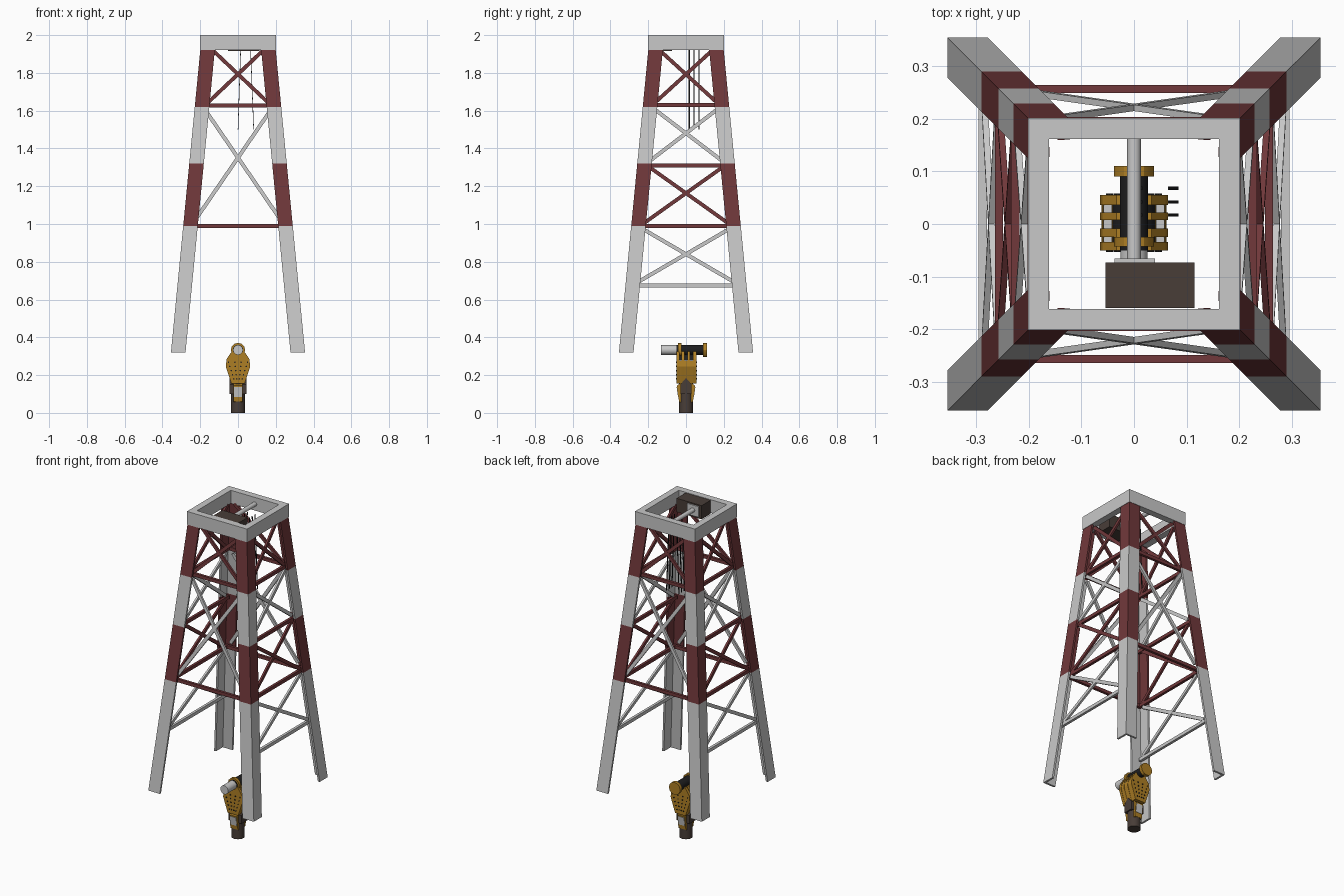
import bpy, bmesh, math
from mathutils import Vector, Matrix

cube = bpy.data.objects.get("Cube")
if cube:
    bpy.data.objects.remove(cube, do_unlink=True)


def material(name, r, g, b):
    m = bpy.data.materials.new(name)
    m.use_nodes = True
    m.diffuse_color = (r, g, b, 1)
    m.node_tree.nodes["Principled BSDF"].inputs["Base Color"].default_value = (r, g, b, 1)
    return m


GREY = material("light grey paint", 0.58, 0.58, 0.58)
RED = material("dark red paint", 0.165, 0.04, 0.043)
YELLOW = material("machine yellow", 0.42, 0.21, 0.018)
BROWN = material("dark brown steel", 0.065, 0.047, 0.039)
BLACK = material("black rubber", 0.013, 0.013, 0.014)


def finish(name, bm, *mats, smooth=False):
    bmesh.ops.recalc_face_normals(bm, faces=bm.faces)
    mesh = bpy.data.meshes.new(name)
    bm.to_mesh(mesh)
    bm.free()
    for m in mats:
        mesh.materials.append(m)
    ob = bpy.data.objects.new(name, mesh)
    bpy.context.collection.objects.link(ob)
    if smooth:
        bpy.ops.object.select_all(action="DESELECT")
        ob.select_set(True)
        bpy.context.view_layer.objects.active = ob
        bpy.ops.object.shade_smooth_by_angle()
    return ob


def box(name, lo, hi, mat):
    lo, hi = Vector(lo), Vector(hi)
    bm = bmesh.new()
    bmesh.ops.create_cube(bm, size=1, matrix=Matrix.Translation((lo + hi) / 2)
                          @ Matrix.Diagonal((hi - lo).to_4d()))
    return finish(name, bm, mat)


def bar(name, a, b, mat, width=0.02, depth=0.016, out=(0, 1, 0)):
    # Rectangular bar from a to b, with its depth along the outward direction
    a, b = Vector(a), Vector(b)
    along = (b - a).normalized()
    side = along.cross(Vector(out)).normalized()
    deep = side.cross(along)
    rot = Matrix((along, side, deep)).transposed().to_4x4()
    bm = bmesh.new()
    bmesh.ops.create_cube(bm, size=1, matrix=Matrix.Translation((a + b) / 2) @ rot
                          @ Matrix.Diagonal(((b - a).length, width, depth, 1)))
    return finish(name, bm, mat)


def cylinder(name, a, b, radius, mat, sides=24):
    a, b = Vector(a), Vector(b)
    rot = (b - a).to_track_quat("Z", "Y").to_matrix().to_4x4()
    bm = bmesh.new()
    bmesh.ops.create_cone(bm, cap_ends=True, segments=sides, radius1=radius, radius2=radius,
                          depth=(b - a).length, matrix=Matrix.Translation((a + b) / 2) @ rot)
    return finish(name, bm, mat, smooth=True)


def prism(name, profile, axis, lo, hi, mat):
    # Extrude a (horizontal, z) profile along x or y
    place = (lambda h, z: (lo, h, z)) if axis == "x" else (lambda h, z: (h, lo, z))
    step = (hi - lo, 0, 0) if axis == "x" else (0, hi - lo, 0)
    bm = bmesh.new()
    face = bm.faces.new([bm.verts.new(place(h, z)) for h, z in profile])
    new = bmesh.ops.extrude_face_region(bm, geom=[face])["geom"]
    bmesh.ops.translate(bm, vec=step, verts=[v for v in new if isinstance(v, bmesh.types.BMVert)])
    return finish(name, bm, mat)


def outer(z):
    # Outer half width of the tapering tower
    return 0.355 - 0.097 * (z - 0.32)


# Four angle-section legs with painted bands
LEVELS = [0.32, 0.99, 1.32, 1.62, 1.92]
W, T = 0.077, 0.012
ANGLE = [(0, 0), (W, 0), (W, T), (T, T), (T, W), (0, W)]
for sx, xname in ((1, "left"), (-1, "right")):
    for sy, yname in ((1, "back"), (-1, "front")):
        bm = bmesh.new()
        rings = [[bm.verts.new((sx * (outer(z) - u), sy * (outer(z) - v), z)) for u, v in ANGLE]
                 for z in LEVELS]
        for band, (low, high) in enumerate(zip(rings, rings[1:])):
            for i in range(6):
                j = (i + 1) % 6
                f = bm.faces.new((low[i], low[j], high[j], high[i]))
                f.material_index = band % 2
        bm.faces.new(rings[0])
        bm.faces.new(rings[-1]).material_index = 1
        finish(f"{yname}_{xname}_leg", bm, GREY, RED)

# Square top frame
for s, end in ((1, "back"), (-1, "front")):
    y0, y1 = sorted((s * 0.162, s * 0.202))
    box(f"top_frame_{end}", (-0.202, y0, 1.92), (0.202, y1, 2.0), GREY)
for s, end in ((1, "left"), (-1, "right")):
    x0, x1 = sorted((s * 0.162, s * 0.202))
    box(f"top_frame_{end}", (x0, -0.162, 1.92), (x1, 0.162, 2.0), GREY)


def brace_wall(name, normal, girts, crosses):
    # Horizontal girts and crossed diagonals on one wall of the tower
    n = Vector(normal)
    t = Vector((-n.y, n.x, 0))

    def spot(side, z, inset):
        return n * (outer(z) - 0.033) + t * side * (outer(z) - inset) + Vector((0, 0, z))

    for i, (z, mat) in enumerate(girts):
        bar(f"{name}_girt_{i + 1}", spot(-1, z, 0.03), spot(1, z, 0.03), mat, out=n)
    for i, (z0, z1, mat) in enumerate(crosses):
        for s in (-1, 1):
            bar(f"{name}_diagonal_{i + 1}", spot(-s, z0, 0.06), spot(s, z1, 0.06), mat,
                depth=0.012, out=n)


for s, name in ((-1, "front"), (1, "back")):
    brace_wall(name, (0, s, 0), [(1.627, RED), (0.99, RED)],
               [(1.635, 1.925, RED), (1.02, 1.6, GREY)])
for s, name in ((1, "left"), (-1, "right")):
    brace_wall(name, (s, 0, 0), [(1.63, RED), (1.31, RED), (0.99, RED), (0.675, GREY)],
               [(1.64, 1.92, RED), (1.33, 1.61, GREY), (1.0, 1.305, RED), (0.69, 0.975, GREY)])

# Winch at the top with its shaft and hanging cables
box("winch_housing", (-0.054, -0.16, 1.915), (0.115, -0.073, 1.998), BROWN)
box("winch_flange", (-0.037, -0.073, 1.925), (0.04, -0.066, 1.99), GREY)
cylinder("winch_shaft", (0, -0.07, 1.96), (0, 0.164, 1.96), 0.013, GREY)
for i, y in enumerate((0.017, 0.042, 0.068)):
    for x0, x1, end in ((0.015, 0.0, "right"), (0.066, 0.083, "left")):
        bar(f"cable_{end}_{i + 1}", (x0, y, 1.95), (x1, y, 1.5), BLACK,
            width=0.006, depth=0.003, out=(1, 0, 0))

# Hanging machine: cheek plates around a solid core
CHEEK = [(-0.035, 0.155), (0.035, 0.155), (0.065, 0.245), (0.06, 0.285), (0.033, 0.325),
         (-0.033, 0.325), (-0.06, 0.285), (-0.065, 0.245)]
CORE = [(-0.034, 0.155), (0.034, 0.155), (0.062, 0.245), (0.059, 0.275), (-0.059, 0.275),
        (-0.062, 0.245)]
for i, (y0, y1) in enumerate(((-0.05, -0.034), (-0.025, -0.009), (0.008, 0.022), (0.036, 0.055))):
    prism(f"cheek_plate_{i + 1}", CHEEK, "y", y0, y1, YELLOW)
prism("machine_core", CORE, "y", -0.045, 0.05, YELLOW)
for i, (y0, y1) in enumerate(((-0.034, -0.025), (-0.009, 0.008), (0.022, 0.036))):
    cylinder(f"sheave_{i + 1}", (0, y0, 0.268), (0, y1, 0.268), 0.042, BLACK)
    for s in (-1, 1):
        box(f"gap_plate_{i + 1}", (s * 0.05 - 0.008, y0, 0.273), (s * 0.05 + 0.008, y1, 0.279), GREY)

# Drive axle, flanges and motor
cylinder("drive_axle", (0, -0.05, 0.333), (0, 0.092, 0.333), 0.027, BLACK)
cylinder("motor", (0, -0.132, 0.333), (0, -0.045, 0.333), 0.026, GREY)
for name, y0, y1 in (("front_flange", -0.043, -0.025), ("back_flange", 0.09, 0.11)):
    cylinder(name, (0, y0, 0.333), (0, y1, 0.333), 0.038, YELLOW, sides=12)

# Bolt heads on the outer cheeks
for y, d, name in ((-0.05, -0.003, "front_bolt"), (0.055, 0.003, "back_bolt")):
    for row in range(5):
        half = 0.022 + 0.007 * row
        for k in range(4):
            x = half * (2 * k / 3 - 1)
            z = 0.18 + 0.022 * row
            cylinder(name, (x, y, z), (x, y + d, z), 0.004, BLACK, sides=6)

# Lower barrel with side brackets and clamp wedges
cylinder("lower_barrel", (0, 0, 0), (0, 0, 0.155), 0.037, BROWN, sides=20)
HOUSE = [(-0.03, 0.1), (0.03, 0.1), (0.03, 0.15), (0, 0.185), (-0.03, 0.15)]
prism("barrel_bracket", HOUSE, "x", -0.044, 0.044, BROWN)
for s, name in ((-1, "front"), (1, "back")):
    wedge = [(s * h, z) for h, z in ((0.025, 0.055), (0.037, 0.06), (0.048, 0.145), (0.025, 0.16))]
    prism(f"{name}_clamp", wedge, "x", -0.025, 0.025, YELLOW)
    bar(f"{name}_clamp_plate", (0, s * 0.0405, 0.085), (0, s * 0.0475, 0.137), GREY,
        width=0.042, depth=0.004)
